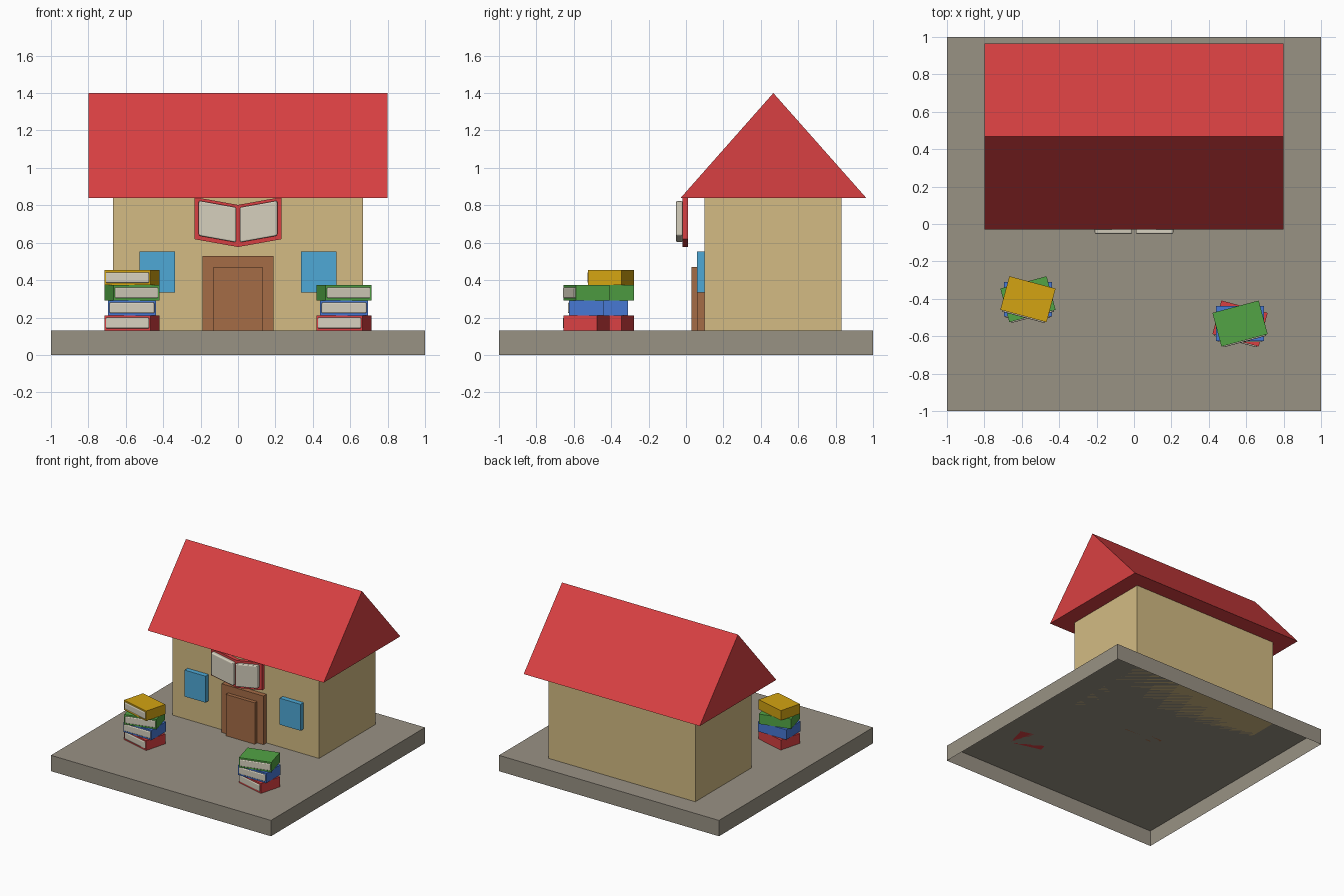
import bpy, bmesh, math
from mathutils import Matrix, Vector

cube = bpy.data.objects.get("Cube")
if cube:
    bpy.data.objects.remove(cube, do_unlink=True)


def material(name, *srgb):
    lin = [((c / 255 + 0.055) / 1.055) ** 2.4 for c in srgb]
    m = bpy.data.materials.new(name)
    m.use_nodes = True
    m.diffuse_color = (*lin, 1)
    m.node_tree.nodes["Principled BSDF"].inputs["Base Color"].default_value = (*lin, 1)
    return m


RED = material("red", 217, 64, 66)
TAN = material("tan wall", 211, 187, 131)
STONE = material("stone grey", 153, 146, 132)
PAPER = material("paper", 214, 208, 190)
YELLOW = material("yellow", 211, 164, 18)
GREEN = material("green", 82, 164, 69)
BLUE = material("blue", 71, 120, 212)
GLASS = material("window blue", 78, 169, 214)
WOOD = material("wood brown", 165, 108, 70)


def finish(name, bm, mat):
    bmesh.ops.recalc_face_normals(bm, faces=bm.faces)
    mesh = bpy.data.meshes.new(name)
    bm.to_mesh(mesh)
    bm.free()
    mesh.materials.append(mat)
    obj = bpy.data.objects.new(name, mesh)
    bpy.context.collection.objects.link(obj)
    return obj


def box(name, mat, x, y, z, bevel=0, shear=0, turn=None):
    """Box between (min, max) pairs; shear lifts z with x, turn is a matrix."""
    bm = bmesh.new()
    bmesh.ops.create_cube(bm, size=1)
    for v in bm.verts:
        v.co = Vector([(a + b) / 2 + c * (b - a) for (a, b), c in zip((x, y, z), v.co)])
    if bevel:
        bmesh.ops.bevel(bm, geom=bm.edges[:], offset=bevel, segments=3,
                        profile=0.5, affect='EDGES')
    for v in bm.verts:
        v.co.z += shear * v.co.x
    if turn:
        bm.transform(turn)
    return finish(name, bm, mat)


GROUND = 0.13

# Ground slab, hollow underneath
slab = box("ground_slab", STONE, (-1, 1), (-1, 1), (0, GROUND))
bm = bmesh.new()
bm.from_mesh(slab.data)
bottom = [f for f in bm.faces if f.normal.z < -0.5]
bmesh.ops.delete(bm, geom=bottom, context='FACES')
bm.to_mesh(slab.data)
bm.free()

# House walls
box("house_walls", TAN, (-0.667, 0.667), (0.1, 0.832), (GROUND, 0.84))

# Gable roof: triangle swept along x
bm = bmesh.new()
profile = [(-0.03, 0.838), (0.965, 0.838), (0.467, 1.4)]
gable = bm.faces.new([bm.verts.new((-0.8, y, z)) for y, z in profile])
swept = bmesh.ops.extrude_face_region(bm, geom=[gable])["geom"]
bmesh.ops.translate(bm, vec=(1.6, 0, 0),
                    verts=[g for g in swept if isinstance(g, bmesh.types.BMVert)])
finish("roof", bm, RED)

# Door
box("door_frame", WOOD, (-0.19, 0.19), (0.06, 0.1), (GROUND, 0.53))
box("door_panel", WOOD, (-0.132, 0.132), (0.03, 0.06), (GROUND, 0.47))

# Windows and the open book sign, one half per side
for side, s in (("left", 1), ("right", -1)):
    box(side + "_window", GLASS, sorted((s * 0.337, s * 0.527)), (0.06, 0.1), (0.335, 0.552))
    box(side + "_sign_cover", RED, sorted((0, s * 0.233)), (-0.018, 0.012),
        (0.577, 0.802), shear=s * 0.18)
    box(side + "_sign_pages", PAPER, sorted((s * 0.01, s * 0.21)), (-0.053, -0.018),
        (0.6, 0.787), bevel=0.008, shear=s * 0.18)


# Stacks of books with page blocks showing at the front
def stack(name, x, y, books):
    for i, (colour, angle) in enumerate(books):
        turn = Matrix.Translation((x, y, GROUND + 0.081 * i)) @ \
            Matrix.Rotation(math.radians(angle), 4, 'Z')
        label = f"{name}_book_{i + 1}"
        box(label, colour, (-0.128, 0.128), (-0.093, 0.093), (0, 0.081), turn=turn)
        box(label + "_pages", PAPER, (-0.12, 0.12), (-0.1, -0.07), (0.012, 0.069),
            bevel=0.007, turn=turn)


pile = [(RED, -15), (BLUE, 0), (GREEN, 15), (YELLOW, -15)]
stack("right_stack", -0.567, -0.402, pile)
stack("left_stack", 0.567, -0.532, pile[:3])
